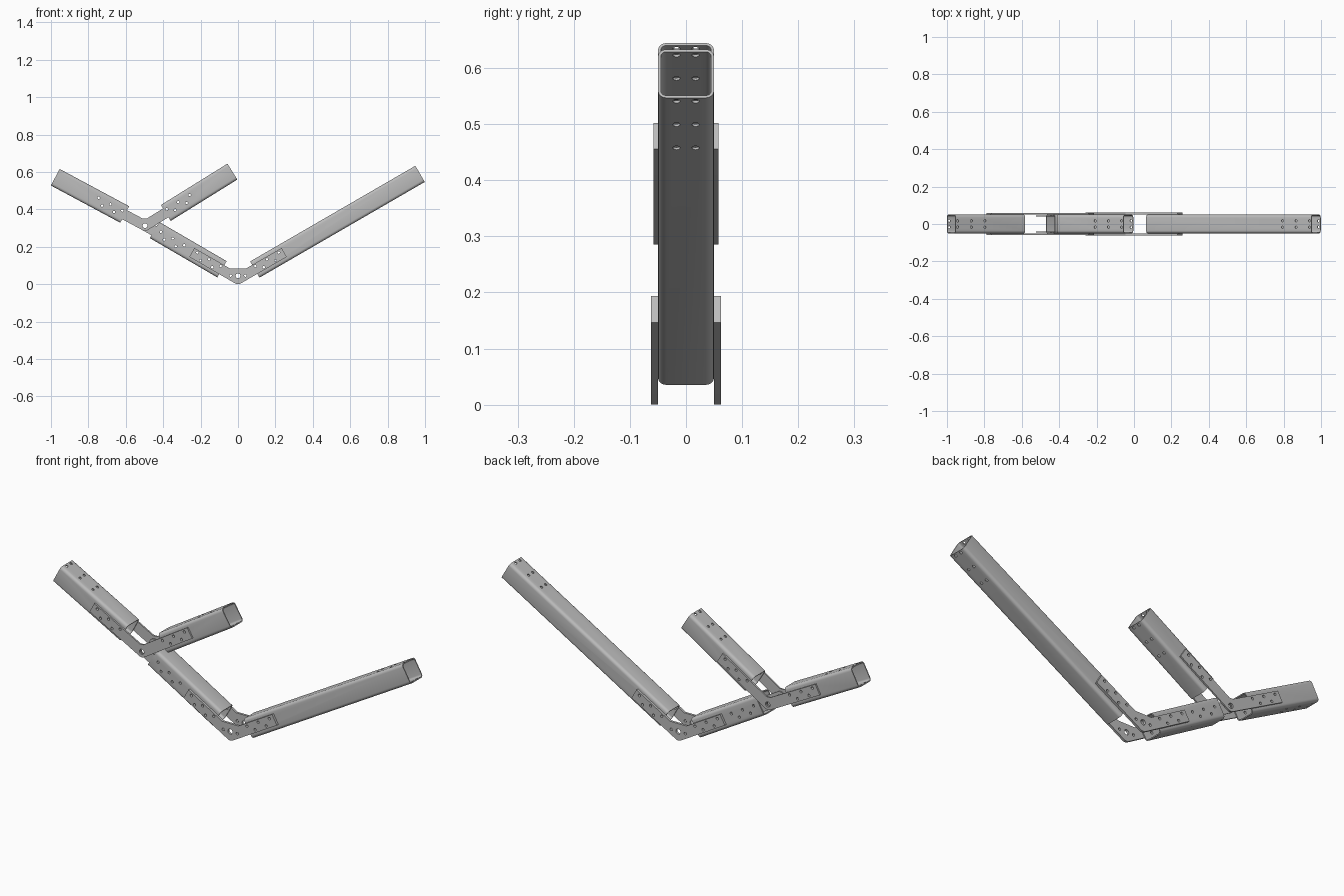
import bpy, bmesh
from math import sin, cos, pi, radians, atan2
from mathutils import Matrix, Vector

cube = bpy.data.objects.get("Cube")
if cube:
    bpy.data.objects.remove(cube, do_unlink=True)

GREY = (0.5, 0.5, 0.5, 1)
steel = bpy.data.materials.new("steel grey")
steel.use_nodes = True
steel.diffuse_color = GREY
steel.node_tree.nodes["Principled BSDF"].inputs["Base Color"].default_value = GREY

HALF = 0.05      # half the tube section
STRIP = 0.0275   # half the plate width
HOLE = 0.0065


def make_object(name, bm, matrix):
    bmesh.ops.recalc_face_normals(bm, faces=bm.faces)
    mesh = bpy.data.meshes.new(name)
    bm.to_mesh(mesh)
    bm.free()
    mesh.transform(matrix)
    obj = bpy.data.objects.new(name, mesh)
    bpy.context.collection.objects.link(obj)
    mesh.materials.append(steel)
    return obj


def drill(bm, centre, axis, radius):
    turn = Vector((0, 0, 1)).rotation_difference(Vector(axis)).to_matrix().to_4x4()
    bmesh.ops.create_cone(bm, cap_ends=True, segments=16, radius1=radius, radius2=radius,
                          depth=0.2, matrix=Matrix.Translation(centre) @ turn)


def cut(obj, cutter):
    cutter.hide_render = True
    mod = obj.modifiers.new("holes", "BOOLEAN")
    mod.operation, mod.solver, mod.object = "DIFFERENCE", "EXACT", cutter
    bpy.ops.object.select_all(action="DESELECT")
    bpy.context.view_layer.objects.active = obj
    obj.select_set(True)
    bpy.ops.object.modifier_apply(modifier=mod.name)


def rounded_square(half, radius):
    pts = []
    for k in range(4):
        mid = pi / 4 + k * pi / 2
        cx, cy = [(half - radius) * (1 if f(mid) > 0 else -1) for f in (cos, sin)]
        for i in range(5):
            a = k * pi / 2 + i * pi / 8
            pts.append((cx + radius * cos(a), cy + radius * sin(a)))
    return pts


def tube(name, start, end, end_holes=True):
    """Hollow square tube between two (x, z) points, with screw holes near its far end."""
    dx, dz = end[0] - start[0], end[1] - start[1]
    length = (dx * dx + dz * dz) ** 0.5
    place = Matrix.Translation((start[0], 0, start[1])) @ Matrix.Rotation(-atan2(dz, dx), 4, "Y")
    bm = bmesh.new()
    rings = []
    for half, radius, x in ((HALF, 0.015, 0), (HALF, 0.015, length),
                            (HALF - 0.005, 0.01, length), (HALF - 0.005, 0.01, 0)):
        rings.append([bm.verts.new((x, y, z)) for y, z in rounded_square(half, radius)])
    for r in range(4):
        a, b = rings[r], rings[(r + 1) % 4]
        for i in range(len(a)):
            j = (i + 1) % len(a)
            bm.faces.new((a[i], a[j], b[j], b[i]))
    obj = make_object(name, bm, place)
    if end_holes:
        bm = bmesh.new()
        for s in (0.012, 0.095, 0.178):
            for y in (-0.017, 0.017):
                drill(bm, (length - s, y, 0), (0, 0, 1), HOLE)
        cutter = make_object("hole_cutter", bm, place)
        cut(obj, cutter)
        bpy.data.objects.remove(cutter, do_unlink=True)
    return obj


def plate(name, outline, place, y, thickness):
    """Flat plate from an (x, z) outline, its inner face at y, on both sides."""
    made = []
    for side, word in ((1, "back"), (-1, "front")):
        bm = bmesh.new()
        face = bm.faces.new([bm.verts.new((px, side * y, pz)) for px, pz in outline])
        out = bmesh.ops.extrude_face_region(bm, geom=[face])["geom"]
        bmesh.ops.translate(bm, vec=(0, side * thickness, 0),
                            verts=[v for v in out if isinstance(v, bmesh.types.BMVert)])
        made.append(make_object(name + "_" + word, bm, place))
    return made


def bent_outline(length, fillet):
    """V-shaped strip with a rounded bottom and a chamfered inner corner."""
    c, s = cos(pi / 6), sin(pi / 6)
    arm = lambda t, off: (t * c - off * s, t * s + off * c)
    right = [arm(length, -STRIP), arm(length, STRIP),
             (fillet, STRIP / c + fillet * s / c)]
    left = [(-x, z) for x, z in reversed(right)]
    arc = [(STRIP * sin(radians(a)), -STRIP * cos(radians(a))) for a in range(-30, 31, 10)]
    return right + left + arc


def frame(pivot, angle):
    return Matrix.Translation((pivot[0], 0, pivot[1])) @ Matrix.Rotation(-angle, 4, "Y")


LOWER, UPPER = (0, 0.0275), (-0.497, 0.313)
TILT = radians(1.8)
link_angle = atan2(LOWER[1] - UPPER[1], LOWER[0] - UPPER[0])

# Hollow tubes
parts = [
    tube("long_tube", (0.09, 0.0785), (0.9735, 0.59)),
    tube("lower_tube", (-0.0858, 0.08), (-0.4465, 0.29), end_holes=False),
    tube("upper_tube", (-0.606, 0.373), (-0.977, 0.572)),
    tube("branch_tube", (-0.386, 0.381), (-0.03, 0.602)),
]

# Bent joint plates outside the tubes, straight link plates inside the lower tube
parts += plate("lower_joint_plate", bent_outline(0.285, 0.045), frame(LOWER, 0), HALF, 0.012)
parts += plate("upper_joint_plate", bent_outline(0.315, 0.01), frame(UPPER, TILT), HALF, 0.008)
link = [(0.28, -STRIP), (0.28, STRIP)]
link += [(STRIP * cos(radians(a)), STRIP * sin(radians(a))) for a in range(90, 271, 15)]
parts += plate("link_plate", link, frame(UPPER, link_angle), 0.039, 0.006)

# Pivot and screw holes running through plates and tubes together
pins = bmesh.new()


def pin_row(pivot, angle, row):
    for s, off in row:
        drill(pins, frame(pivot, angle) @ Vector((s, 0, off)), (0, 1, 0), HOLE)


drill(pins, (0, 0, 0.045), (0, 1, 0), 0.013)
drill(pins, (UPPER[0], 0, UPPER[1]), (0, 1, 0), 0.013)
zigzag = [(0.115 + 0.036 * i, 0.014 if i % 2 == 0 else -0.014) for i in range(5)]
for flip in (1, -1):
    for pivot, tilt, near, shift in ((LOWER, 0, [(0.043, -0.004)], 0),
                                     (UPPER, TILT, [], 0.03)):
        angle = tilt + (pi / 6 if flip == 1 else pi * 5 / 6)
        pin_row(pivot, angle, [(s, off * flip) for s, off in
                               near + [(t + shift, o) for t, o in zigzag]])
pin_row(UPPER, link_angle, [(s - 0.025, off) for s, off in zigzag])
cutter = make_object("pin_cutter", pins, Matrix())

for obj in parts:
    cut(obj, cutter)
    bpy.ops.object.shade_smooth_by_angle(angle=radians(30))
bpy.data.objects.remove(cutter, do_unlink=True)
